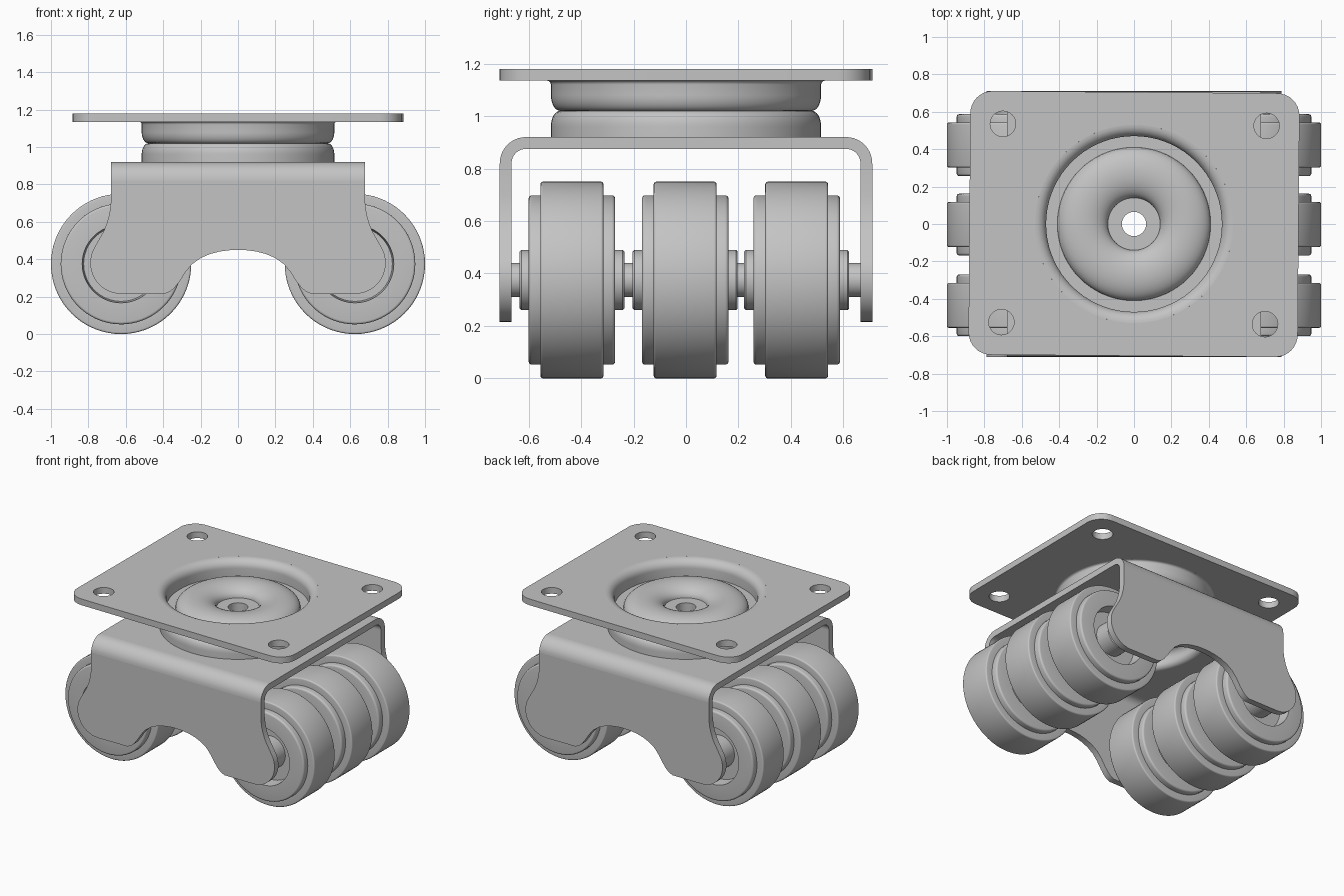
import bpy, bmesh
from math import sin, cos, pi, radians
from mathutils import Matrix

cube = bpy.data.objects.get("Cube")
if cube:
    bpy.data.objects.remove(cube, do_unlink=True)

steel = bpy.data.materials.new("grey_steel")
steel.use_nodes = True
GREY = (0.55, 0.55, 0.55, 1)
steel.diffuse_color = GREY
steel.node_tree.nodes["Principled BSDF"].inputs["Base Color"].default_value = GREY

SEGMENTS = 72
WHEEL_X, WHEEL_R = 0.625, 0.375
GAUGE = 0.045                      # sheet thickness
YOKE_X, YOKE_Y, YOKE_TOP, BEND = 0.68, 0.71, 0.92, 0.1
RACE_R, BORE = 0.515, 0.065


def arc(cx, cy, rx, ry, start, end, n=8):
    angles = [radians(start + (end - start) * i / n) for i in range(n + 1)]
    return [(cx + rx * cos(a), cy + ry * sin(a)) for a in angles]


def circle(cx, cy, r, n=32):
    return arc(cx, cy, r, r, 0, 360, n)[:-1]


def finish(obj):
    """Weld, fix normals, shade and colour."""
    bm = bmesh.new()
    bm.from_mesh(obj.data)
    bmesh.ops.remove_doubles(bm, verts=bm.verts, dist=0.0002)
    bmesh.ops.recalc_face_normals(bm, faces=bm.faces)
    bm.to_mesh(obj.data)
    bm.free()
    obj.data.materials.clear()
    obj.data.materials.append(steel)
    bpy.ops.object.select_all(action='DESELECT')
    obj.select_set(True)
    bpy.context.view_layer.objects.active = obj
    bpy.ops.object.shade_smooth_by_angle(angle=radians(35))
    return obj


def lathe(name, profile, location=(0, 0, 0), rotation=(0, 0, 0)):
    """Spin a closed (radius, height) profile about the local z axis."""
    bm = bmesh.new()
    rings = []
    for i in range(SEGMENTS):
        a = 2 * pi * i / SEGMENTS
        rings.append([bm.verts.new((r * cos(a), r * sin(a), z)) for r, z in profile])
    for i, ring in enumerate(rings):
        following = rings[(i + 1) % SEGMENTS]
        for j in range(len(profile)):
            k = (j + 1) % len(profile)
            bm.faces.new((ring[j], following[j], following[k], ring[k]))
    mesh = bpy.data.meshes.new(name)
    bm.to_mesh(mesh)
    bm.free()
    obj = bpy.data.objects.new(name, mesh)
    bpy.context.collection.objects.link(obj)
    obj.location, obj.rotation_euler = location, rotation
    return finish(obj)


def slab(name, outlines, depth, location=(0, 0, 0), rotation=(0, 0, 0)):
    """Extrude a flat outline, with nested outlines as holes."""
    curve = bpy.data.curves.new(name, 'CURVE')
    curve.dimensions, curve.fill_mode = '2D', 'BOTH'
    curve.extrude = depth / 2
    for points in outlines:
        spline = curve.splines.new('POLY')
        spline.points.add(len(points) - 1)
        for point, (u, v) in zip(spline.points, points):
            point.co = (u, v, 0, 1)
        spline.use_cyclic_u = True
    obj = bpy.data.objects.new(name, curve)
    bpy.context.collection.objects.link(obj)
    obj.location, obj.rotation_euler = location, rotation
    bpy.ops.object.select_all(action='DESELECT')
    obj.select_set(True)
    bpy.context.view_layer.objects.active = obj
    bpy.ops.object.convert(target='MESH')
    return finish(bpy.context.view_layer.objects.active)


# Mounting plate with rounded corners, bolt holes and a round opening
px, py, pr = 0.88, 0.705, 0.12
outline = (arc(px - pr, py - pr, pr, pr, 0, 90) + arc(pr - px, py - pr, pr, pr, 90, 180)
           + arc(pr - px, pr - py, pr, pr, 180, 270) + arc(px - pr, pr - py, pr, pr, 270, 360))
holes = [circle(x, y, 0.068) for x in (-0.705, 0.705) for y in (-0.53, 0.53)]
slab("mounting_plate", [outline, circle(0, 0, 0.53, SEGMENTS)] + holes, GAUGE,
     (0, 0, 1.18 - GAUGE / 2), (0, 0, radians(-0.45)))

# Pressed swivel dish: groove, raised ring and sunken centre
lathe("upper_race",
      [(BORE, 1.06)] + arc(0.275, 1.06, 0.135, 0.075, 180, 0, 18)
      + [(0.47, 1.06)] + arc(0.53, 1.12, 0.06, 0.06, 180, 90)
      + arc(0.53, 1.12, 0.015, 0.015, 90, 180, 4)
      + arc(0.48, 1.08, 0.035, 0.06, 0, -90) + [(BORE, 1.02)])

# Lower race pressed up from the yoke, hollow underneath
lathe("lower_race",
      [(BORE, 1.02)] + arc(0.48, 0.96, 0.035, 0.06, 90, 0)
      + arc(RACE_R, 0.915, 0.04, 0.04, 270, 180)
      + arc(0.425, 0.93, 0.05, 0.05, 0, 90) + [(BORE, 0.98)])

# Yoke deck
dy = YOKE_Y - BEND
slab("yoke_deck", [[(-YOKE_X, -dy), (YOKE_X, -dy), (YOKE_X, dy), (-YOKE_X, dy)],
                   circle(0, 0, RACE_R, SEGMENTS)], GAUGE, (0, 0, YOKE_TOP - GAUGE / 2))

# Yoke bends and arms, front and back
half = [(0, 0.45), (0.05, 0.448), (0.1, 0.441), (0.15, 0.428), (0.2, 0.406), (0.245, 0.374),
        (0.28, 0.332), (0.31, 0.285), (0.335, 0.252), (0.36, 0.229), (0.39, 0.216)]
half += arc(WHEEL_X, 0.38, 0.165, 0.165, -90, 30, 14)
half += [(0.745, 0.503), (0.718, 0.55), (0.7, 0.595), (0.687, 0.645), (YOKE_X, 0.7),
         (YOKE_X, YOKE_TOP - BEND)]
arm = half + [(-x, z) for x, z in reversed(half[1:])]
for label, side in (("front", -1), ("back", 1)):
    inner = BEND - GAUGE
    cz = YOKE_TOP - BEND
    bend = arc(dy, cz, BEND, BEND, 0, 90, 10) + arc(dy, cz, inner, inner, 90, 0, 10)
    slab(label + "_yoke_bend", [[(side * y, z) for y, z in bend]], 2 * YOKE_X,
         (0, 0, 0), (pi / 2, 0, pi / 2))
    slab(label + "_yoke_arm", [arm], GAUGE,
         (0, side * (YOKE_Y - GAUGE / 2), 0), (pi / 2, 0, 0))

# Wheels: hub, recessed face, rim and raised tread
wheel_half = [(0.055, 0.2), (0.108, 0.2), (0.115, 0.193), (0.115, 0.08), (0.2, 0.08), (0.208, 0.165)]
wheel_half += arc(0.31, 0.152, 0.013, 0.013, 90, 0, 4) + [(0.323, 0.12)]
wheel_half += arc(WHEEL_R - 0.01, 0.11, 0.01, 0.01, 90, 0, 4)
wheel = wheel_half + [(r, -h) for r, h in reversed(wheel_half)]
axle = [(0.001, -0.68), (0.065, -0.68), (0.065, 0.68), (0.001, 0.68)]
for label, x in (("left", WHEEL_X), ("right", -WHEEL_X)):
    lathe(label + "_axle", axle, (x, 0, WHEEL_R), (pi / 2, 0, 0))
    for place, y in (("front", -0.435), ("middle", -0.003), ("back", 0.422)):
        lathe(f"{label}_{place}_wheel", wheel, (x, y, WHEEL_R), (pi / 2, 0, 0))
